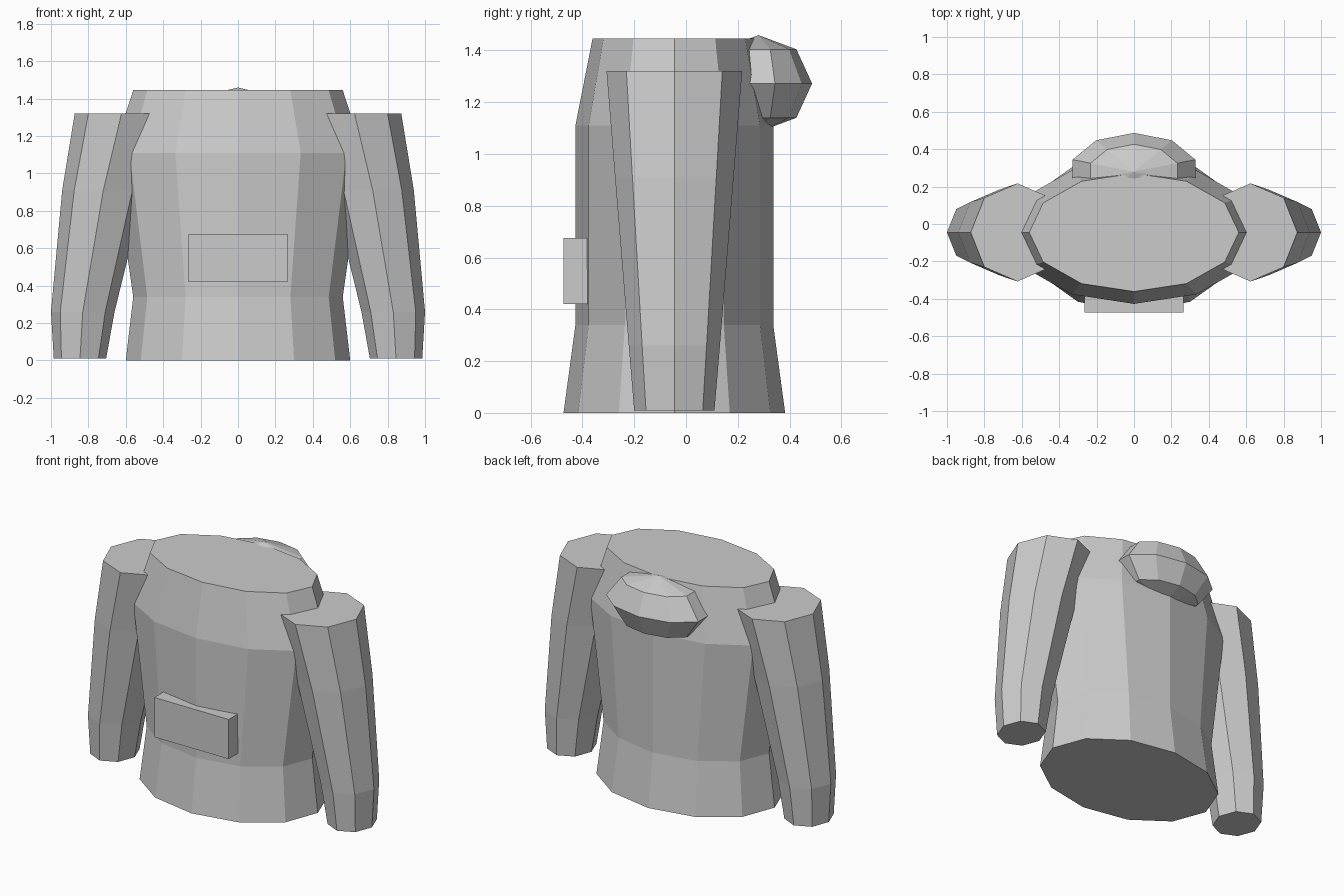
import bpy, bmesh, math

if "Cube" in bpy.data.objects:
    bpy.data.objects.remove(bpy.data.objects["Cube"], do_unlink=True)

grey = bpy.data.materials.new("light grey")
grey.use_nodes = True
colour = (0.6, 0.6, 0.6, 1)
grey.diffuse_color = colour
grey.node_tree.nodes["Principled BSDF"].inputs["Base Color"].default_value = colour

MID_Y = -0.045


def finish(name, bm):
    bmesh.ops.recalc_face_normals(bm, faces=bm.faces)
    mesh = bpy.data.meshes.new(name)
    bm.to_mesh(mesh)
    bm.free()
    mesh.materials.append(grey)
    obj = bpy.data.objects.new(name, mesh)
    bpy.context.collection.objects.link(obj)
    return obj


def loft(name, rings, sides, side=1):
    """Capped tube through ellipses given as (centre x, z, radius x, radius y)."""
    bm = bmesh.new()
    loops = []
    for cx, z, rx, ry in rings:
        angles = [math.tau * i / sides for i in range(sides)]
        loops.append([bm.verts.new((side * (cx + rx * math.cos(a)),
                                    MID_Y + ry * math.sin(a), z)) for a in angles])
    for low, high in zip(loops, loops[1:]):
        for i in range(sides):
            j = (i + 1) % sides
            bm.faces.new((low[i], low[j], high[j], high[i]))
    bm.faces.new(loops[0])
    bm.faces.new(loops[-1])
    return finish(name, bm)


# Torso with flared hem and tapered shoulders
loft("torso", [(0, 0, 0.6, 0.428), (0, 0.34, 0.56, 0.382),
               (0, 1.11, 0.67, 0.382), (0, 1.445, 0.56, 0.316)], 12)

# Sleeves, bowed outwards
sleeve = [(0.845, 0.01, 0.14, 0.155), (0.83, 0.26, 0.17, 0.176),
          (0.72, 0.91, 0.22, 0.229), (0.623, 1.32, 0.25, 0.262)]
for name, side in (("left_sleeve", 1), ("right_sleeve", -1)):
    loft(name, sleeve, 8, side)

# Hood bundle on the upper back
bm = bmesh.new()
bmesh.ops.create_uvsphere(bm, u_segments=10, v_segments=4, radius=1)
bmesh.ops.scale(bm, vec=(0.345, 0.207, 0.187), verts=bm.verts)
hood = finish("hood", bm)
hood.location = (0, 0.28, 1.272)

# Front pocket, sunk into the torso
bm = bmesh.new()
bmesh.ops.create_cube(bm, size=1)
bmesh.ops.scale(bm, vec=(0.53, 0.15, 0.255), verts=bm.verts)
pocket = finish("front_pocket", bm)
pocket.location = (0, -0.398, 0.548)
